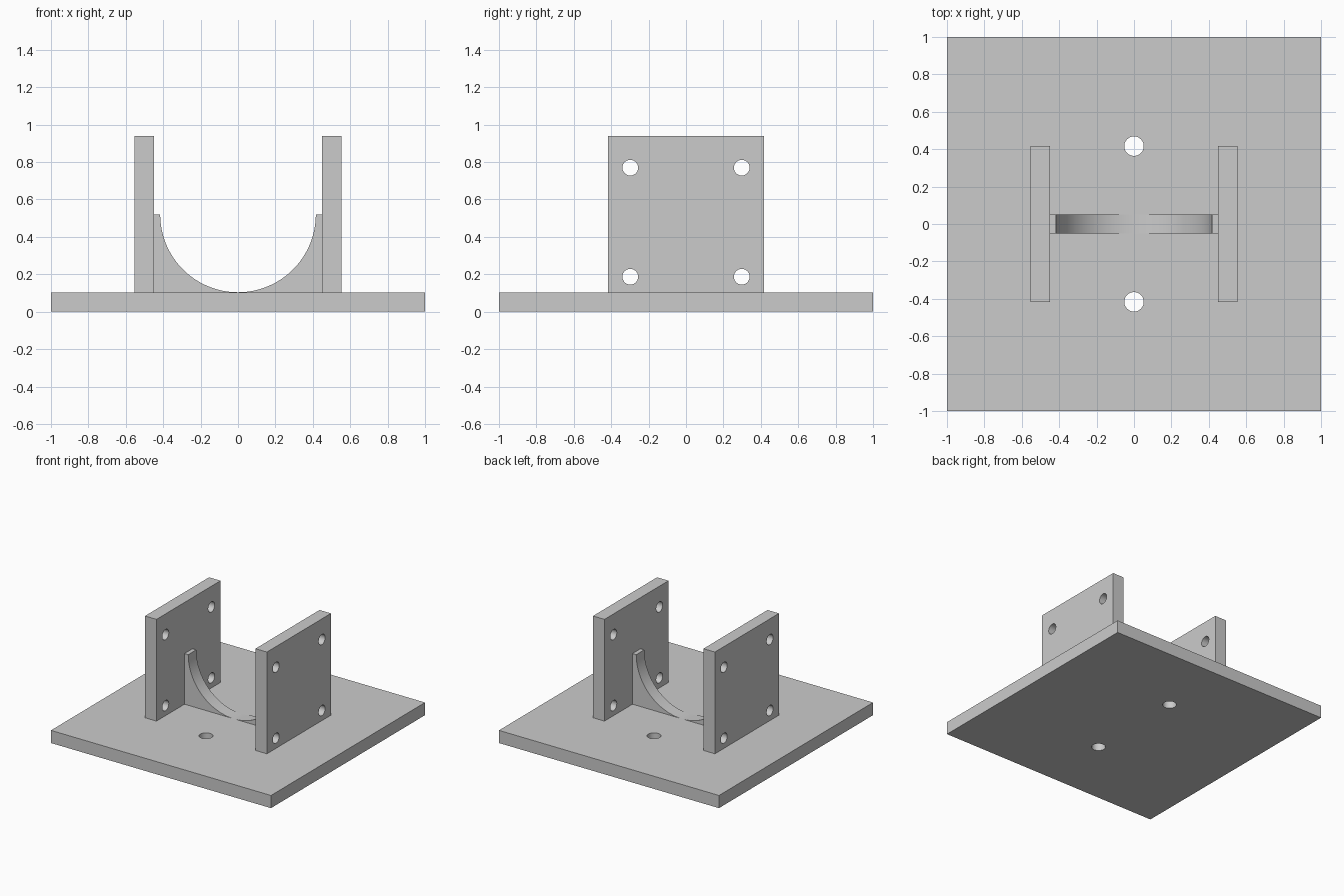
import bpy, bmesh, math
from mathutils import Matrix

if "Cube" in bpy.data.objects:
    bpy.data.objects.remove(bpy.data.objects["Cube"], do_unlink=True)

T = 0.104            # stock thickness
WALL_IN = 0.45       # inner face of the side walls
WALL_H = 0.94        # top of the side walls
R = 0.416            # cradle radius, also half the wall depth

grey = bpy.data.materials.new("plain grey")
grey.use_nodes = True
colour = (0.6, 0.6, 0.6, 1)
grey.diffuse_color = colour
grey.node_tree.nodes["Principled BSDF"].inputs["Base Color"].default_value = colour


def finish(name, bm):
    bmesh.ops.recalc_face_normals(bm, faces=bm.faces)
    mesh = bpy.data.meshes.new(name)
    bm.to_mesh(mesh)
    bm.free()
    mesh.materials.append(grey)
    ob = bpy.data.objects.new(name, mesh)
    bpy.context.collection.objects.link(ob)
    return ob


def box(name, low, high):
    bm = bmesh.new()
    bmesh.ops.create_cube(bm, size=1)
    for v in bm.verts:
        v.co = [lo + (c + 0.5) * (hi - lo) for c, lo, hi in zip(v.co, low, high)]
    return finish(name, bm)


def smooth(ob):
    bpy.ops.object.select_all(action="DESELECT")
    ob.select_set(True)
    bpy.context.view_layer.objects.active = ob
    bpy.ops.object.shade_smooth_by_angle(angle=math.radians(30))


def drill(ob, centres, radius, axis):
    """Cut round holes through ob along the x or z axis."""
    bm = bmesh.new()
    turn = Matrix.Rotation(math.pi / 2, 4, "Y") if axis == "x" else Matrix()
    for c in centres:
        bmesh.ops.create_cone(bm, cap_ends=True, segments=48, radius1=radius,
                              radius2=radius, depth=T * 2,
                              matrix=Matrix.Translation(c) @ turn)
    cutter = finish("hole_cutter", bm)
    cutter.hide_render = True
    mod = ob.modifiers.new("holes", "BOOLEAN")
    mod.operation, mod.solver, mod.object = "DIFFERENCE", "EXACT", cutter
    bpy.context.view_layer.objects.active = ob
    bpy.ops.object.modifier_apply(modifier=mod.name)
    bpy.data.objects.remove(cutter, do_unlink=True)
    smooth(ob)


# Base plate with two mounting holes
base = box("base_plate", (-1, -1, 0), (1, 1, T))
drill(base, [(0, s * R, T / 2) for s in (-1, 1)], 0.052, "z")

for side, s in (("left", 1), ("right", -1)):
    # Side wall with four bolt holes
    xs = sorted((s * WALL_IN, s * (WALL_IN + T)))
    wall = box(side + "_wall", (xs[0], -R, T), (xs[1], R, WALL_H))
    drill(wall, [(sum(xs) / 2, y, z) for y in (-0.298, 0.298)
                 for z in (0.187, 0.77)], 0.042, "x")

    # Curved rib: quarter-circle cradle against the wall
    steps = 32
    arc = [(R * math.cos(a), T + R - R * math.sin(a))
           for a in (i * math.pi / 2 / steps for i in range(steps + 1))]
    outline = [(WALL_IN, T), (WALL_IN, T + R)] + arc
    bm = bmesh.new()
    face = bm.faces.new([bm.verts.new((s * x, -T / 2, z)) for x, z in outline])
    new = bmesh.ops.extrude_face_region(bm, geom=[face])["geom"]
    bmesh.ops.translate(bm, vec=(0, T, 0),
                        verts=[v for v in new if isinstance(v, bmesh.types.BMVert)])
    smooth(finish(side + "_rib", bm))
